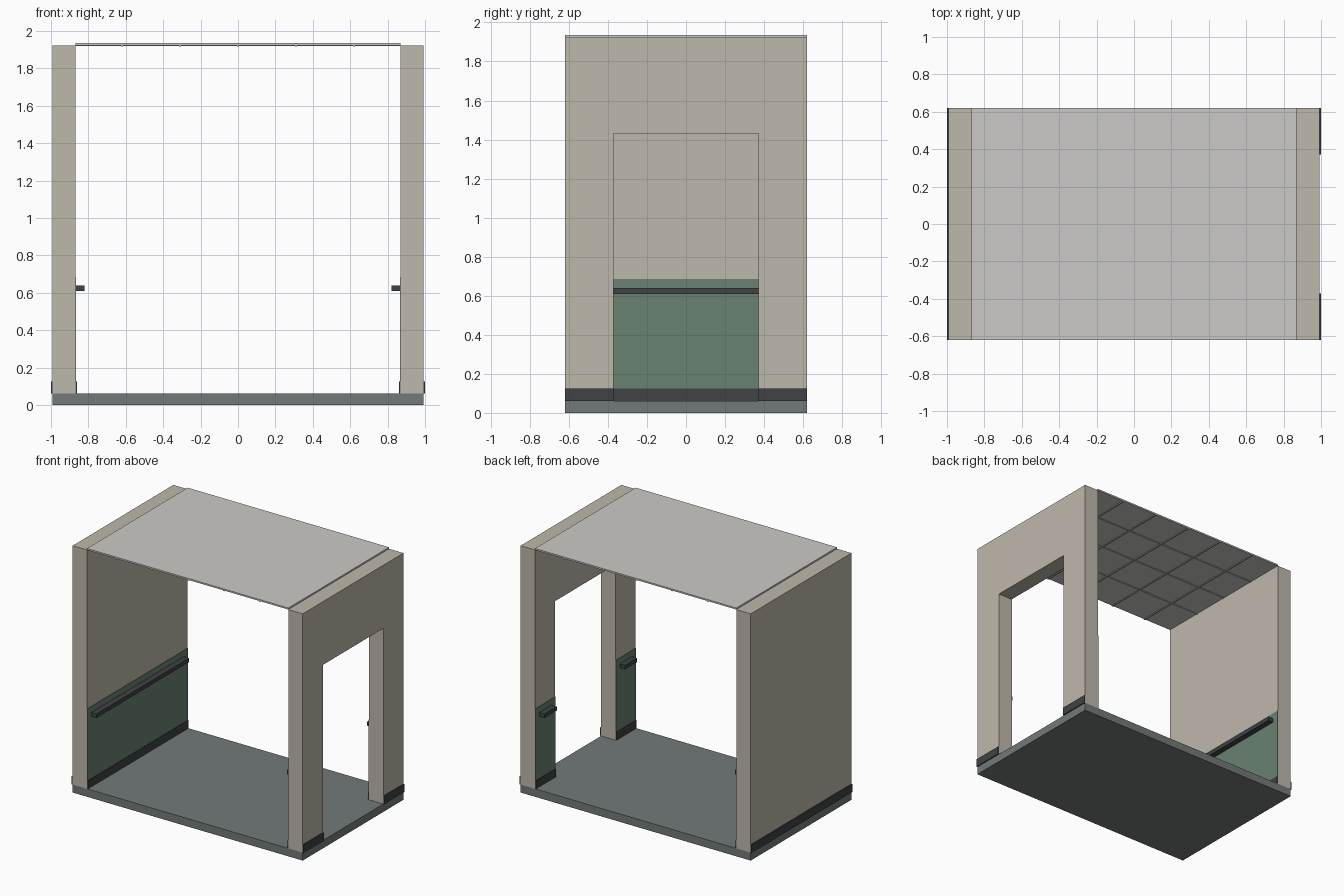
import bpy, bmesh

if "Cube" in bpy.data.objects:
    bpy.data.objects.remove(bpy.data.objects["Cube"])

W, D = 0.992, 0.62              # outer half width, half depth
INNER = 0.868                   # inner wall face
FLOOR, TOP = 0.062, 1.923       # floor surface, wall top
DOOR, DOOR_TOP = 0.372, 1.43    # doorway half width, head height


def material(name, rgb):
    m = bpy.data.materials.new(name)
    m.diffuse_color = (*rgb, 1)
    m.use_nodes = True
    m.node_tree.nodes["Principled BSDF"].inputs["Base Color"].default_value = m.diffuse_color
    return m


PLASTER = material("plaster", (0.52, 0.48, 0.41))
GREEN = material("green_panel", (0.14, 0.22, 0.17))
DARK = material("dark_trim", (0.05, 0.054, 0.058))
SLAB = material("floor_grey", (0.17, 0.195, 0.19))
CEILING = material("ceiling_white", (0.6, 0.59, 0.57))
GRID = material("ceiling_grid", (0.45, 0.45, 0.45))


def finish(name, bm, mat):
    bmesh.ops.recalc_face_normals(bm, faces=bm.faces)
    mesh = bpy.data.meshes.new(name)
    bm.to_mesh(mesh)
    bm.free()
    mesh.materials.append(mat)
    ob = bpy.data.objects.new(name, mesh)
    bpy.context.collection.objects.link(ob)
    return ob


def box(name, x, y, z, mat):
    """Box from (min, max) pairs on each axis."""
    bm = bmesh.new()
    bmesh.ops.create_cube(bm, size=1)
    for v in bm.verts:
        v.co = [r[0] if c < 0 else r[1] for c, r in zip(v.co, (x, y, z))]
    return finish(name, bm, mat)


def wall(name, profile, x0, x1):
    """Extrude a y-z outline along x."""
    bm = bmesh.new()
    face = bm.faces.new([bm.verts.new((x0, y, z)) for y, z in profile])
    ext = bmesh.ops.extrude_face_region(bm, geom=[face])
    for v in ext["geom"]:
        if isinstance(v, bmesh.types.BMVert):
            v.co.x = x1
    return finish(name, bm, PLASTER)


# Floor and ceiling panel
box("floor", (-W, W), (-D, D), (0, FLOOR), SLAB)
box("ceiling", (-INNER, INNER), (-D, D), (TOP, 1.935), CEILING)

# Ceiling grid strips on the underside
for i in range(-2, 3):
    x = i * 0.31
    box("ceiling_strip_long", (x - 0.006, x + 0.006), (-D, D), (TOP - 0.006, TOP), GRID)
for i in range(-1, 2):
    y = i * 0.31
    box("ceiling_strip_cross", (-INNER, INNER), (y - 0.006, y + 0.006),
        (TOP - 0.005, TOP), GRID)

# Solid left wall and right wall with doorway
wall("left_wall", [(-D, FLOOR), (D, FLOOR), (D, TOP), (-D, TOP)], -W, -INNER)
wall("right_wall", [(-D, FLOOR), (-DOOR, FLOOR), (-DOOR, DOOR_TOP), (DOOR, DOOR_TOP),
                    (DOOR, FLOOR), (D, FLOOR), (D, TOP), (-D, TOP)], INNER, W)


# Wall trim: painted panel, skirtings and handrail for each wall stretch
def trim(prefix, side, y, rail_y):
    def span(a, b):
        return tuple(sorted((side * a, side * b)))
    box(prefix + "_lower_panel", span(INNER - 0.003, INNER), y, (FLOOR, 0.685), GREEN)
    box(prefix + "_inner_skirting", span(INNER - 0.007, INNER), y, (FLOOR, 0.125), DARK)
    box(prefix + "_outer_skirting", span(W, 1.0), y, (FLOOR, 0.125), DARK)
    box(prefix + "_handrail", span(0.82, INNER - 0.003), rail_y, (0.608, 0.639), DARK)


trim("left", -1, (-D, D), (-0.57, 0.57))
trim("right_front", 1, (-D, -DOOR), (-0.57, -0.42))
trim("right_back", 1, (DOOR, D), (0.42, 0.57))
